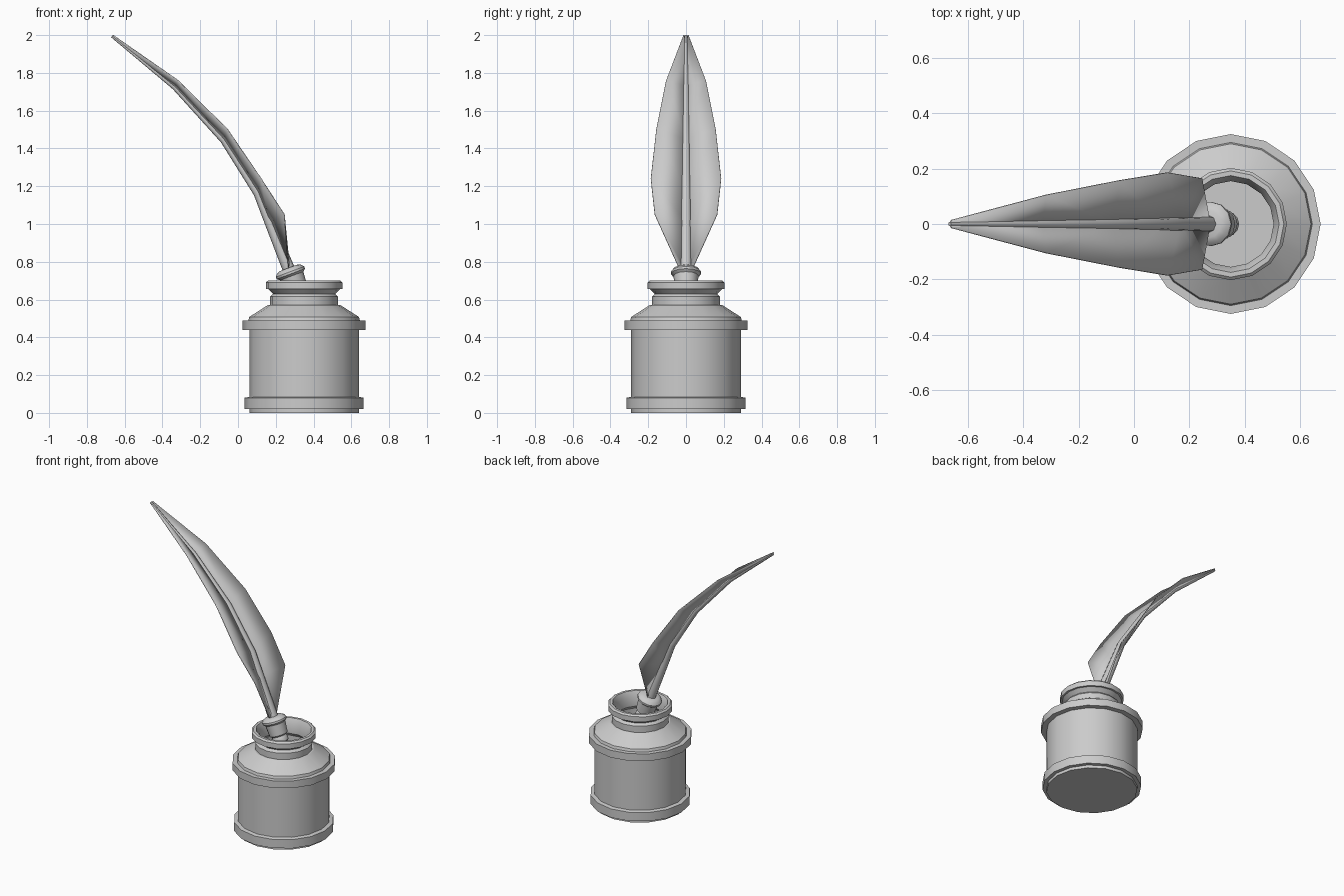
import bpy
import bmesh
import math
from mathutils import Vector, Matrix

if "Cube" in bpy.data.objects:
    bpy.data.objects.remove(bpy.data.objects["Cube"])

grey = bpy.data.materials.new("plain grey")
grey.use_nodes = True
grey.diffuse_color = (0.6, 0.6, 0.6, 1)
grey.node_tree.nodes["Principled BSDF"].inputs["Base Color"].default_value = (0.6, 0.6, 0.6, 1)


def add_object(name, bm, angle=32):
    bmesh.ops.remove_doubles(bm, verts=bm.verts, dist=0.0001)
    bmesh.ops.recalc_face_normals(bm, faces=bm.faces)
    mesh = bpy.data.meshes.new(name)
    bm.to_mesh(mesh)
    bm.free()
    mesh.materials.append(grey)
    obj = bpy.data.objects.new(name, mesh)
    bpy.context.collection.objects.link(obj)
    bpy.ops.object.select_all(action="DESELECT")
    obj.select_set(True)
    bpy.context.view_layer.objects.active = obj
    bpy.ops.object.shade_smooth_by_angle(angle=math.radians(angle))
    return obj


def lathe(name, profile, sides, matrix):
    """Spin (radius, height) points about z, then place with a matrix."""
    bm = bmesh.new()
    verts = [bm.verts.new((r, 0, z)) for r, z in profile]
    edges = [bm.edges.new(pair) for pair in zip(verts, verts[1:])]
    bmesh.ops.spin(bm, geom=verts + edges, cent=(0, 0, 0), axis=(0, 0, 1),
                   angle=math.tau, steps=sides)
    bmesh.ops.transform(bm, matrix=matrix, verts=bm.verts)
    return add_object(name, bm)


# Ink jar: foot, bands, shoulder, neck, lip and hollow mouth
jar = [(0, 0), (0.29, 0), (0.29, 0.02), (0.315, 0.02), (0.315, 0.08), (0.29, 0.085),
       (0.29, 0.44), (0.325, 0.44), (0.325, 0.49), (0.295, 0.49), (0.29, 0.508),
       (0.19, 0.572), (0.18, 0.572), (0.18, 0.615), (0.165, 0.63), (0.19, 0.655),
       (0.203, 0.655), (0.203, 0.69), (0.192, 0.7), (0.175, 0.7), (0.155, 0.66),
       (0.155, 0.6), (0.17, 0.58), (0.17, 0.46), (0, 0.46)]
lathe("ink_jar", jar, 16, Matrix.Translation((0.35, 0, 0)))

# Pen grip, tilted along the lower quill, with a flared collar, rings and nib
grip = [(0, 0), (0.05, 0), (0.068, 0.008), (0.08, 0.022), (0.08, 0.034), (0.066, 0.046),
        (0.06, 0.12), (0.045, 0.13), (0.052, 0.145), (0.052, 0.165), (0.042, 0.175),
        (0.045, 0.2), (0.03, 0.215), (0.02, 0.25), (0, 0.3)]
pen_top = Vector((0.268, 0, 0.768))
down = Vector((0.35, 0, -0.937))
lathe("pen_grip", grip, 12,
      Matrix.Translation(pen_top) @ down.to_track_quat("Z", "Y").to_matrix().to_4x4())

# Quill shaft: (x, z, radius) rings along a curved path
path = [(0.275, 0.745, 0.033), (0.168, 1.01, 0.028), (0.106, 1.165, 0.025),
        (-0.075, 1.445, 0.02), (-0.335, 1.725, 0.015), (-0.667, 1.995, 0.008)]
points = [Vector((x, 0, z)) for x, z, r in path]
bm = bmesh.new()
rings = []
for i, (x, z, radius) in enumerate(path):
    tangent = (points[min(i + 1, len(path) - 1)] - points[max(i - 1, 0)]).normalized()
    side = Vector((0, 1, 0))
    up = side.cross(tangent)
    rings.append([bm.verts.new(points[i] + radius * (side * math.cos(a) + up * math.sin(a)))
                  for a in (math.tau * k / 8 for k in range(8))])
for low, high in zip(rings, rings[1:]):
    for k in range(8):
        bm.faces.new((low[k], low[k - 1], high[k - 1], high[k]))
bm.faces.new(rings[0])
bm.faces.new(rings[-1])
add_object("quill_shaft", bm, 50)

# Feather vanes: outer edge (x, half width, z) at each shaft ring
outer = [(0.268, 0.034, 0.76), (0.245, 0.165, 1.05), (0.122, 0.186, 1.24),
         (-0.055, 0.157, 1.5), (-0.318, 0.105, 1.76), (-0.66, 0.014, 1.998)]
for name, sign in (("left_side_vane", 1), ("right_side_vane", -1)):
    bm = bmesh.new()
    inner = [bm.verts.new(p) for p in points]
    edge = [bm.verts.new((x, sign * y, z)) for x, y, z in outer]
    for i in range(len(path) - 1):
        bm.faces.new((inner[i], edge[i], edge[i + 1], inner[i + 1]))
    vane = add_object(name, bm)
    solid = vane.modifiers.new("thickness", "SOLIDIFY")
    solid.thickness = 0.005
    solid.offset = 0
